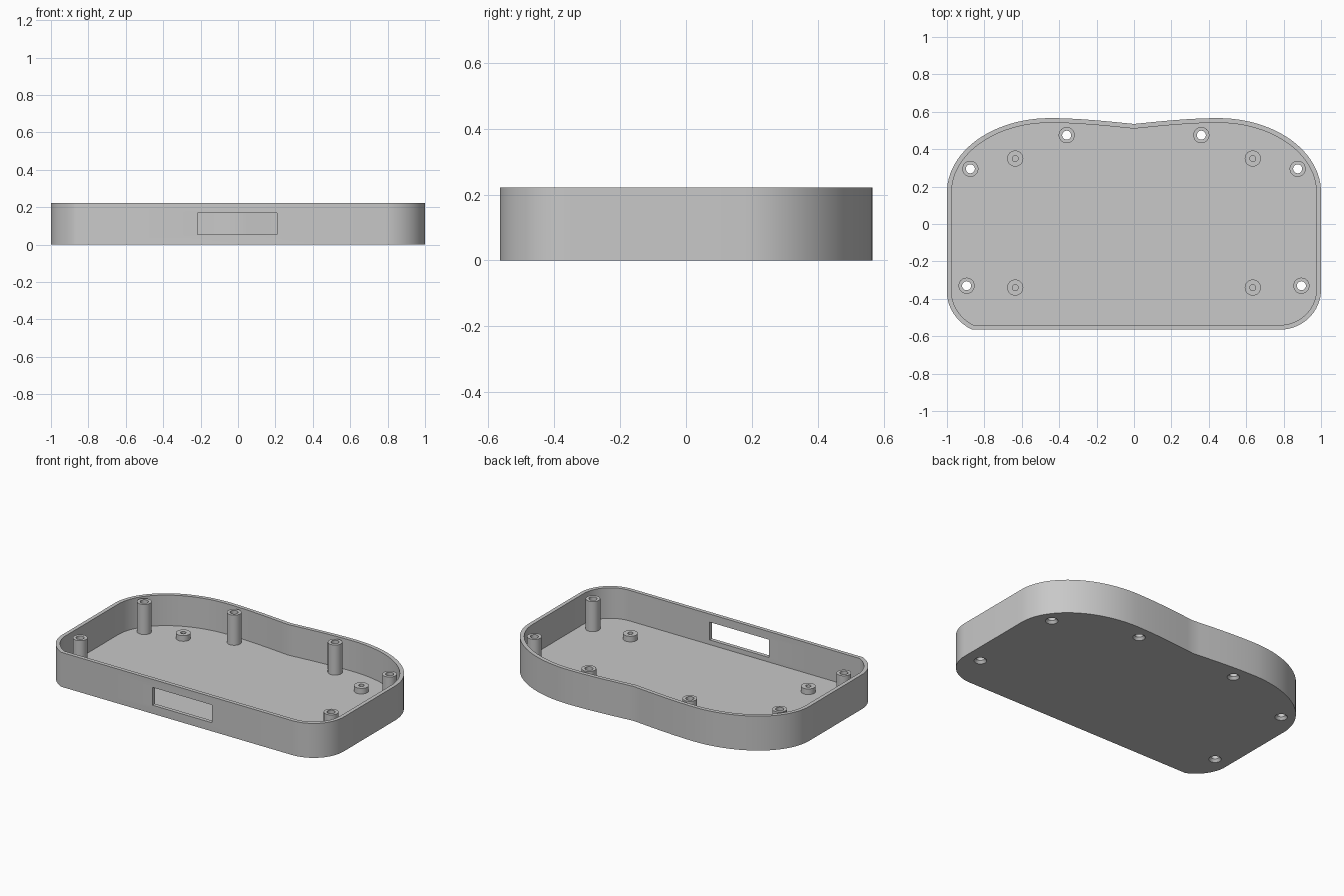
import bpy
import bmesh
import math
from mathutils import Vector

HEIGHT, FLOOR, WALL = 0.222, 0.025, 0.025
FRONT, BACK = -0.565, 0.566

cube = bpy.data.objects.get("Cube")
if cube:
    bpy.data.objects.remove(cube, do_unlink=True)

grey = bpy.data.materials.new("light grey plastic")
grey.use_nodes = True
grey.diffuse_color = (0.58, 0.58, 0.58, 1)
grey.node_tree.nodes["Principled BSDF"].inputs["Base Color"].default_value = grey.diffuse_color


def finish(name, bm):
    bmesh.ops.recalc_face_normals(bm, faces=bm.faces)
    mesh = bpy.data.meshes.new(name)
    bm.to_mesh(mesh)
    bm.free()
    mesh.materials.append(grey)
    obj = bpy.data.objects.new(name, mesh)
    bpy.context.collection.objects.link(obj)
    return obj


def smooth(obj):
    bpy.ops.object.select_all(action='DESELECT')
    obj.select_set(True)
    bpy.context.view_layer.objects.active = obj
    bpy.ops.object.shade_smooth_by_angle(angle=math.radians(30))


def lathe(name, profile, x, y, closed_ends, segments=32):
    """Turn a (radius, height) profile around a vertical axis."""
    bm = bmesh.new()
    rings = []
    for r, z in profile:
        rings.append([bm.verts.new((x + r * math.cos(a), y + r * math.sin(a), z))
                      for a in (math.tau * i / segments for i in range(segments))])
    for low, high in zip(rings, rings[1:]):
        for i in range(segments):
            j = (i + 1) % segments
            bm.faces.new((low[i], low[j], high[j], high[i]))
    if closed_ends:
        bm.faces.new(rings[0])
        bm.faces.new(rings[-1])
    return finish(name, bm)


def ellipse_arc(cx, cy, rx, ry, start, end, steps):
    return [Vector((cx + rx * math.cos(a), cy + ry * math.sin(a)))
            for a in (math.radians(start + (end - start) * i / steps) for i in range(steps + 1))]


def bezier(a, b, c, d, steps):
    a, b, c, d = map(Vector, (a, b, c, d))
    return [a * (1 - t) ** 3 + b * 3 * t * (1 - t) ** 2 + c * 3 * t * t * (1 - t) + d * t ** 3
            for t in (i / steps for i in range(steps + 1))]


def inset(points, distance):
    """Move a counter-clockwise outline inwards."""
    result = []
    for i, p in enumerate(points):
        before = (p - points[i - 1]).normalized()
        after = (points[(i + 1) % len(points)] - p).normalized()
        n1, n2 = Vector((-before.y, before.x)), Vector((-after.y, after.x))
        n = (n1 + n2).normalized()
        result.append(p + n * distance / n.dot(n1))
    return result


# Outline: front right corner, back right shoulder, dip, back left shoulder, front left corner
shoulder = ellipse_arc(0.45, 0.17, 0.55, BACK - 0.17, 0, 90, 24)
dip = bezier((0.45, BACK), (0.3, BACK), (0.15, 0.55), (0, 0.535), 10)[1:]
right_back = shoulder + dip
left_back = [Vector((-p.x, p.y)) for p in reversed(right_back[:-1])]
outline = ellipse_arc(0.78, -0.35, 0.22, -0.35 - FRONT, -90, 0, 16)
outline += right_back + left_back
outline += bezier((-1, -0.38), (-0.99, -0.47), (-0.93, -0.535), (-0.865, FRONT), 12)
inner = inset(outline, WALL)

# Open tray with thin walls
bm = bmesh.new()
levels = [(outline, 0), (outline, HEIGHT), (inner, HEIGHT), (inner, FLOOR)]
rings = [[bm.verts.new((p.x, p.y, z)) for p in pts] for pts, z in levels]
count = len(outline)
for low, high in zip(rings, rings[1:]):
    for i in range(count):
        j = (i + 1) % count
        bm.faces.new((low[i], low[j], high[j], high[i]))
bm.faces.new(rings[0])
bm.faces.new(rings[-1])
tray = finish("tray", bm)

# Cutter for the front window
bm = bmesh.new()
bmesh.ops.create_cube(bm, size=1)
bmesh.ops.scale(bm, vec=(0.425, 0.1, 0.115), verts=bm.verts)
bmesh.ops.translate(bm, vec=(-0.003, FRONT, 0.1125), verts=bm.verts)
cutters = [finish("window_cutter", bm)]

# Tall screw posts with countersunk holes through the floor
BORE, POST = 0.024, 0.043
for x, y in ((0.36, 0.475), (0.875, 0.295), (0.895, -0.33)):
    for side, word in ((1, "left"), (-1, "right")):
        post = lathe("tall_post_" + word,
                     [(POST, FLOOR), (POST, HEIGHT - 0.003), (BORE, HEIGHT - 0.003), (BORE, FLOOR)],
                     side * x, y, False)
        smooth(post)
        cutters.append(lathe("screw_hole_cutter",
                             [(0.039, -0.002), (0.037, 0), (BORE, 0.016), (BORE, FLOOR + 0.02)],
                             side * x, y, True))

# Short board standoffs with blind holes
for y in (0.35, -0.34):
    for side, word in ((1, "left"), (-1, "right")):
        standoff = lathe("short_standoff_" + word,
                         [(POST, FLOOR), (POST, 0.061), (0.016, 0.061), (0.016, FLOOR)],
                         side * 0.635, y, False)
        smooth(standoff)

# Cut the window and the holes
bpy.ops.object.select_all(action='DESELECT')
bpy.context.view_layer.objects.active = tray
tray.select_set(True)
for cutter in cutters:
    cutter.hide_render = True
    mod = tray.modifiers.new("cut", 'BOOLEAN')
    mod.operation = 'DIFFERENCE'
    mod.solver = 'EXACT'
    mod.object = cutter
    bpy.ops.object.modifier_apply(modifier=mod.name)
    bpy.data.objects.remove(cutter, do_unlink=True)
smooth(tray)
